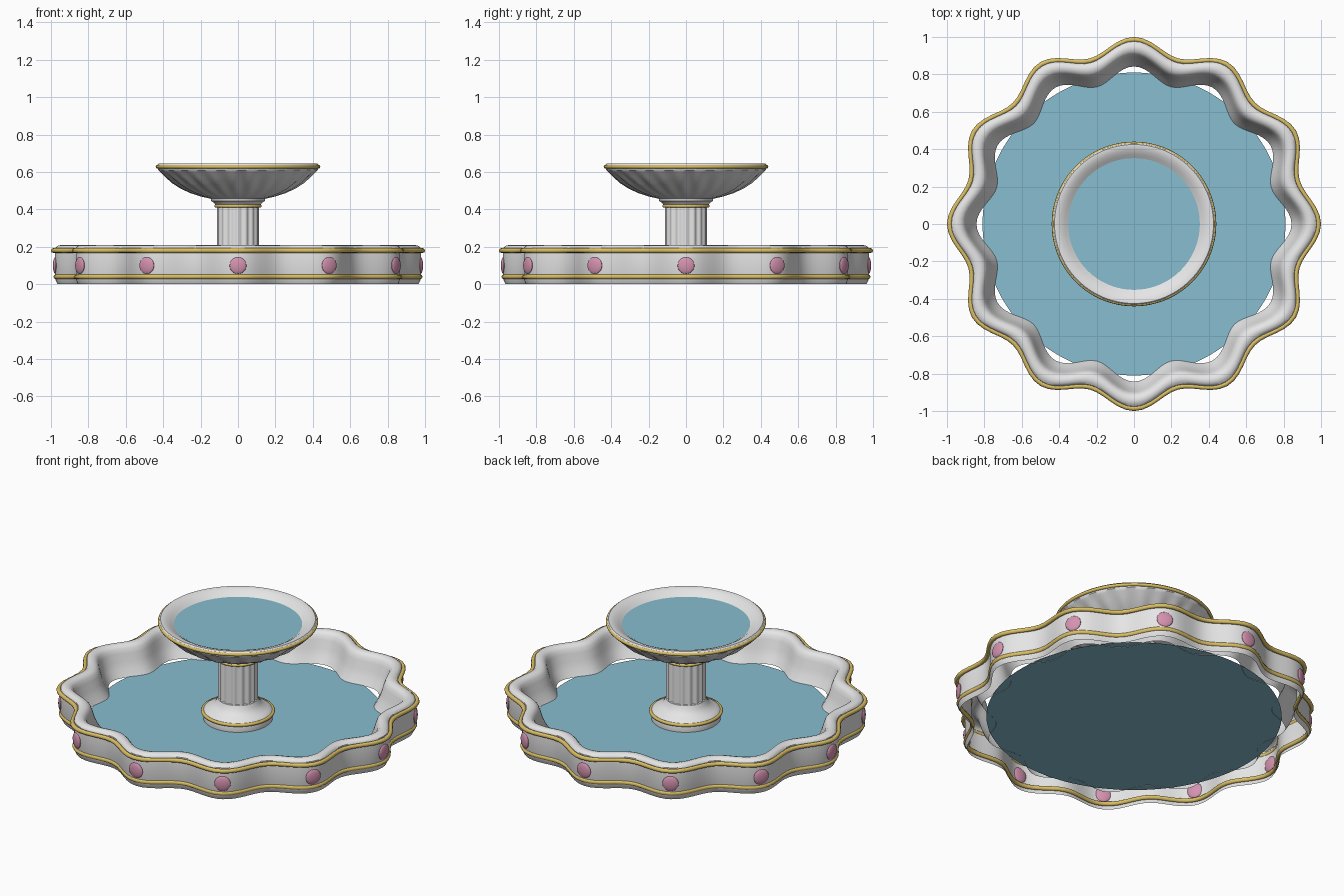
import bpy
from math import cos, sin, pi

cube = bpy.data.objects.get("Cube")
if cube:
    bpy.data.objects.remove(cube, do_unlink=True)


def material(name, rgb):
    mat = bpy.data.materials.new(name)
    mat.use_nodes = True
    mat.diffuse_color = (*rgb, 1)
    mat.node_tree.nodes["Principled BSDF"].inputs["Base Color"].default_value = (*rgb, 1)
    return mat


marble = material("white_marble", (0.8, 0.8, 0.81))
gold = material("gold", (0.7, 0.52, 0.13))
pink = material("pink_gem", (0.66, 0.29, 0.43))
blue = material("water_blue", (0.25, 0.51, 0.64))


def smooth(obj, angle):
    bpy.ops.object.select_all(action="DESELECT")
    obj.select_set(True)
    bpy.context.view_layer.objects.active = obj
    bpy.ops.object.shade_smooth_by_angle(angle=angle)


def lathe(name, profile, mat, shape=lambda r, z, a: r, steps=144, closed=False, angle=0.7):
    """Turn a profile of (radius, height) points; shape() modulates the radius."""
    n = len(profile)
    verts = []
    for i in range(steps):
        a = 2 * pi * i / steps
        for r, z in profile:
            q = shape(r, z, a)
            verts.append((q * cos(a), q * sin(a), z))
    faces = []
    for i in range(steps):
        k = (i + 1) % steps
        for j in range(n if closed else n - 1):
            m = (j + 1) % n
            faces.append((i * n + j, k * n + j, k * n + m, i * n + m))
    mesh = bpy.data.meshes.new(name)
    mesh.from_pydata(verts, [], faces)
    mesh.materials.append(mat)
    obj = bpy.data.objects.new(name, mesh)
    bpy.context.collection.objects.link(obj)
    smooth(obj, angle)
    return obj


def ring(name, radius, z, thick, shape=lambda r, z, a: r):
    section = [(radius + thick * cos(t * pi / 4), z + thick * sin(t * pi / 4)) for t in range(8)]
    return lathe(name, section, gold, shape, closed=True, angle=1.2)


def disc(name, radius, z):
    bpy.ops.mesh.primitive_circle_add(vertices=96, radius=radius, fill_type="NGON", location=(0, 0, z))
    obj = bpy.context.object
    obj.name = name
    obj.data.materials.append(blue)


# Scalloped basin: twelve lobes, hollow wall open underneath
def scallop(r, z, a):
    return r + 0.042 * cos(12 * a)


lathe("basin_wall", [
    (0.923, 0.0), (0.93, 0.015), (0.936, 0.03), (0.936, 0.18), (0.934, 0.195),
    (0.92, 0.207), (0.9, 0.21), (0.88, 0.205), (0.865, 0.19), (0.855, 0.165),
    (0.842, 0.12), (0.825, 0.08), (0.8, 0.04)], marble, scallop, steps=192)
ring("basin_upper_trim", 0.945, 0.18, 0.013, scallop)
ring("basin_lower_trim", 0.932, 0.04, 0.013, scallop)
disc("basin_water", 0.81, 0.042)

# Flattened gems, one at the crest of each lobe
for i in range(12):
    a = i * pi / 6
    bpy.ops.mesh.primitive_uv_sphere_add(segments=24, ring_count=12, radius=0.045,
                                         location=(0.976 * cos(a), 0.976 * sin(a), 0.1),
                                         rotation=(0, 0, a))
    gem = bpy.context.object
    gem.name = f"gem_{i + 1}"
    gem.scale = (0.3, 1, 1)
    gem.data.materials.append(pink)
    smooth(gem, 1.0)

# Pedestal foot, fluted column and collar
lathe("pedestal_foot", [
    (0.0, 0.045), (0.19, 0.045), (0.193, 0.09), (0.187, 0.1), (0.165, 0.11),
    (0.14, 0.125), (0.122, 0.145), (0.112, 0.17), (0.1, 0.175)], marble, steps=64)
ring("foot_trim", 0.193, 0.09, 0.01)
lathe("column", [(0.107, 0.14), (0.107, 0.42)], marble,
      lambda r, z, a: r + 0.004 * cos(16 * a))
ring("collar_trim", 0.118, 0.418, 0.009)
lathe("collar", [(0.1, 0.415), (0.118, 0.42), (0.128, 0.435), (0.143, 0.445),
                 (0.147, 0.46), (0.1, 0.47)], marble, steps=64)


# Upper bowl with spiral fluting that fades toward the foot and rim
def spiral(r, z, a):
    fade = sin(pi * (z - 0.455) / 0.155) if 0.455 < z < 0.61 else 0
    return r + 0.008 * fade * cos(24 * a + 14 * z)


lathe("bowl_outside", [
    (0.1, 0.455), (0.145, 0.457), (0.2, 0.47), (0.25, 0.487), (0.3, 0.511),
    (0.345, 0.54), (0.385, 0.573), (0.415, 0.6), (0.428, 0.612), (0.43, 0.63)],
    marble, spiral, steps=192)
lathe("bowl_rim", [
    (0.43, 0.625), (0.432, 0.637), (0.425, 0.645), (0.412, 0.645), (0.392, 0.638),
    (0.37, 0.626), (0.35, 0.61), (0.3, 0.58), (0.0, 0.55)], marble, steps=96)
ring("bowl_trim", 0.43, 0.628, 0.01)
disc("bowl_water", 0.352, 0.613)
